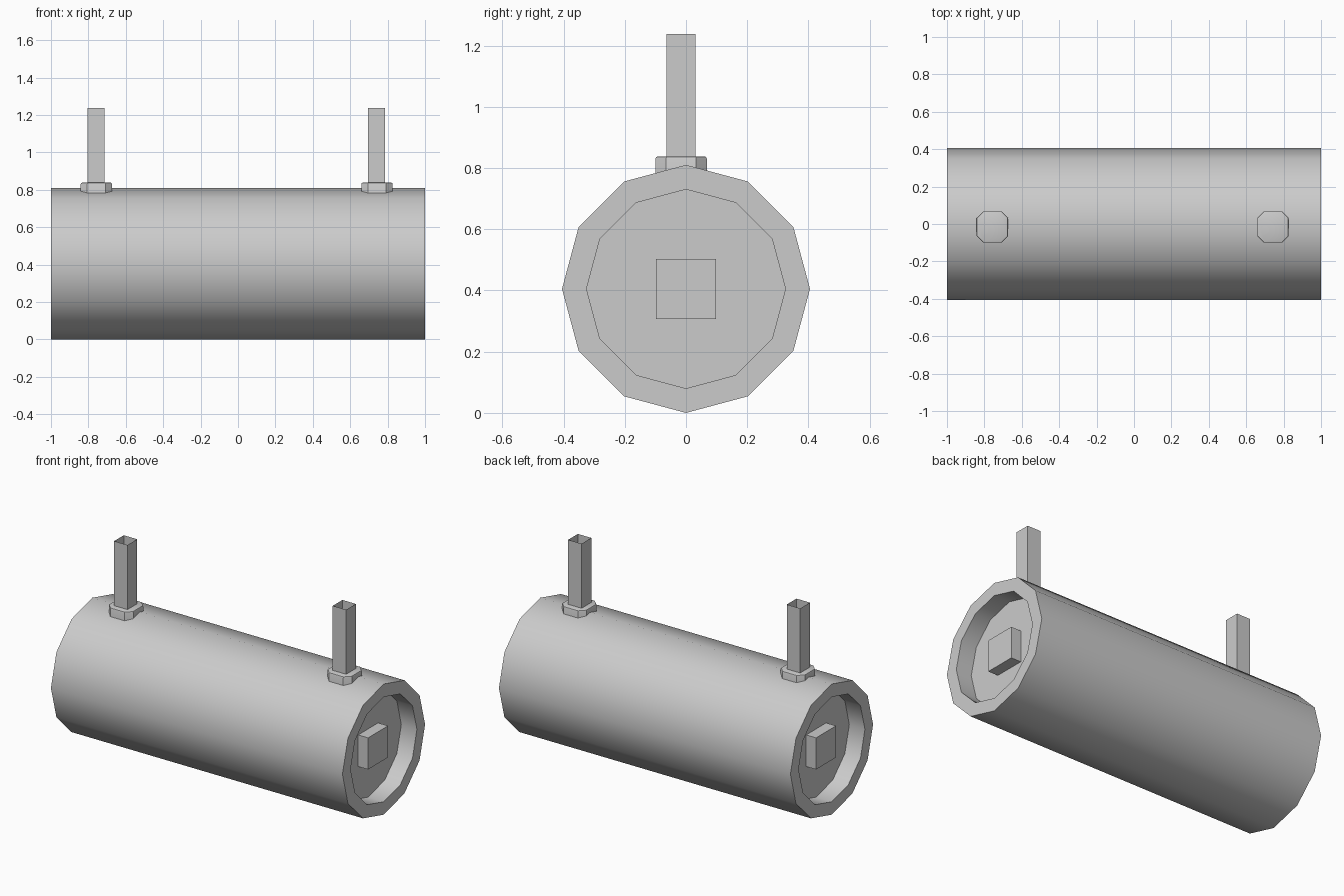
import bpy, bmesh
from math import radians, tau
from mathutils import Vector

old = bpy.data.objects.get("Cube")
if old:
    bpy.data.objects.remove(old, do_unlink=True)

GREY = (0.6, 0.6, 0.6, 1.0)
grey = bpy.data.materials.new("plain grey")
grey.use_nodes = True
grey.diffuse_color = GREY
grey.node_tree.nodes["Principled BSDF"].inputs["Base Color"].default_value = GREY

RADIUS = 0.405


def finish(name, bm, location=(0, 0, 0)):
    """Turn a bmesh into a grey object, smooth except at sharp edges."""
    mesh = bpy.data.meshes.new(name)
    bm.to_mesh(mesh)
    bm.free()
    mesh.materials.append(grey)
    mesh.shade_smooth()
    mesh.set_sharp_from_angle(angle=radians(40))
    obj = bpy.data.objects.new(name, mesh)
    obj.location = location
    bpy.context.collection.objects.link(obj)
    return obj


def box(size):
    bm = bmesh.new()
    bmesh.ops.create_cube(bm, size=1)
    bmesh.ops.scale(bm, vec=size, verts=bm.verts)
    return bm


# Twelve-sided barrel with a recess in each end, turned around the x axis
half = [(0.893, 0), (0.893, 0.325), (1, 0.325), (1, RADIUS)]
profile = half + [(-x, r) for x, r in reversed(half)]
bm = bmesh.new()
verts = [bm.verts.new((x, 0, r)) for x, r in profile]
edges = [bm.edges.new(pair) for pair in zip(verts, verts[1:])]
bmesh.ops.spin(bm, geom=verts + edges, cent=(0, 0, 0), axis=(1, 0, 0),
               angle=tau, steps=12, use_merge=False)
bmesh.ops.remove_doubles(bm, verts=bm.verts, dist=1e-4)
bmesh.ops.recalc_face_normals(bm, faces=bm.faces)
finish("barrel", bm, (0, 0, RADIUS))

# Square boss inside each recess
for side, sign in (("left", 1), ("right", -1)):
    finish(side + "_end_boss", box((0.075, 0.196, 0.196)),
           (sign * 0.9235, 0, RADIUS))

# Collar and open square tube on top of the barrel, near each end
for side, x in (("left", 0.743), ("right", -0.757)):
    bm = box((0.168, 0.168, 0.12))
    upright = [e for e in bm.edges
               if abs((e.verts[0].co - e.verts[1].co).normalized().z) > 0.9]
    bmesh.ops.bevel(bm, geom=upright, offset=0.035, segments=1, affect='EDGES')
    rim = [e for e in bm.edges if all(v.co.z > 0.05 for v in e.verts)]
    bmesh.ops.bevel(bm, geom=rim, offset=0.008, segments=2, profile=0.5,
                    affect='EDGES')
    finish(side + "_collar", bm, (x, -0.016, 0.778))

    bm = box((0.092, 0.095, 0.418))
    top = [f for f in bm.faces if abs(f.normal.dot(Vector((0, 0, 1)))) > 0.9]
    bmesh.ops.delete(bm, geom=top, context='FACES_ONLY')
    finish(side + "_square_tube", bm, (x - 0.002, -0.017, 1.029))
